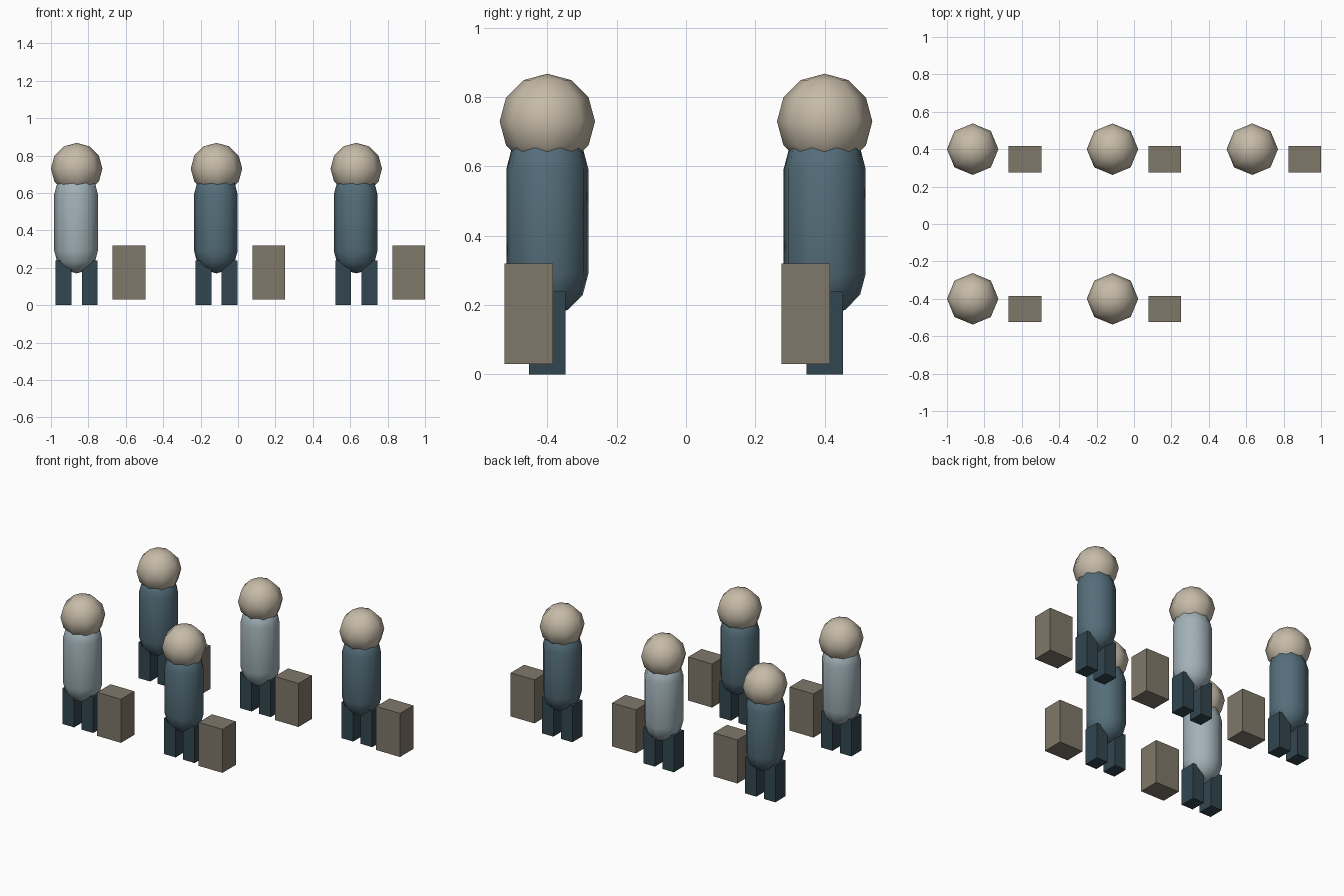
import bpy
import bmesh
import math
from mathutils import Matrix

if "Cube" in bpy.data.objects:
    bpy.data.objects.remove(bpy.data.objects["Cube"])


def material(name, rgb):
    def linear(c):
        c /= 255
        return c / 12.92 if c <= 0.04045 else ((c + 0.055) / 1.055) ** 2.4
    m = bpy.data.materials.new(name)
    m.diffuse_color = (*[linear(c) for c in rgb], 1)
    m.use_nodes = True
    m.node_tree.nodes["Principled BSDF"].inputs["Base Color"].default_value = m.diffuse_color
    return m


SKIN = material("beige", (198, 187, 168))
DARK = material("slate blue", (84, 110, 122))
LIGHT = material("pale grey blue", (162, 178, 184))
TROUSERS = material("dark navy", (50, 70, 80))
CASE = material("brown grey", (128, 120, 106))


def finish(name, bm, mat, smooth=False):
    bmesh.ops.recalc_face_normals(bm, faces=bm.faces)
    for f in bm.faces:
        f.smooth = smooth
    mesh = bpy.data.meshes.new(name)
    bm.to_mesh(mesh)
    bm.free()
    mesh.materials.append(mat)
    ob = bpy.data.objects.new(name, mesh)
    bpy.context.collection.objects.link(ob)
    return ob


def box(name, centre, size, mat):
    bm = bmesh.new()
    bmesh.ops.create_cube(bm, size=1, matrix=Matrix.Translation(centre) @ Matrix.Diagonal((*size, 1)))
    return finish(name, bm, mat)


def lathe(name, x, y, profile, sides, mat):
    """Closed rounded solid; profile runs bottom to top, poles at both ends."""
    bm = bmesh.new()
    rings = []
    for r, z in profile[1:-1]:
        # first vertex points to -x
        angles = [math.pi + math.tau * i / sides for i in range(sides)]
        rings.append([bm.verts.new((x + r * math.cos(a), y + r * math.sin(a), z)) for a in angles])
    bottom = bm.verts.new((x, y, profile[0][1]))
    top = bm.verts.new((x, y, profile[-1][1]))
    for i in range(sides):
        j = (i + 1) % sides
        bm.faces.new((bottom, rings[0][j], rings[0][i]))
        bm.faces.new((top, rings[-1][i], rings[-1][j]))
        for lo, hi in zip(rings, rings[1:]):
            bm.faces.new((lo[i], lo[j], hi[j], hi[i]))
    return finish(name, bm, mat, smooth=True)


def arc(radius, z, start, end):
    """Profile points every 30 degrees of latitude."""
    return [(radius * math.cos(math.radians(a)), z + radius * math.sin(math.radians(a)))
            for a in range(start, end + 1, 30)]


def traveller(x, y, coat):
    # rounded torso and head
    lathe("body", x, y, arc(0.12, 0.29, -90, 0) + arc(0.12, 0.593, 0, 90), 9, coat)
    lathe("head", x, y, arc(0.1375, 0.73, -90, 90), 8, SKIN)
    # pair of legs
    for side, label in ((-1, "left_leg"), (1, "right_leg")):
        box(label, (x + side * 0.07, y, 0.12), (0.085, 0.105, 0.24), TROUSERS)
    # upright case beside the figure
    box("case", (x + 0.28, y - 0.054, 0.175), (0.175, 0.14, 0.29), CASE)


# front row of two, back row of three
for px, py, coat in ((-0.8625, -0.4, LIGHT), (-0.115, -0.4, DARK),
                     (-0.8625, 0.4, DARK), (-0.115, 0.4, LIGHT), (0.6325, 0.4, DARK)):
    traveller(px, py, coat)
